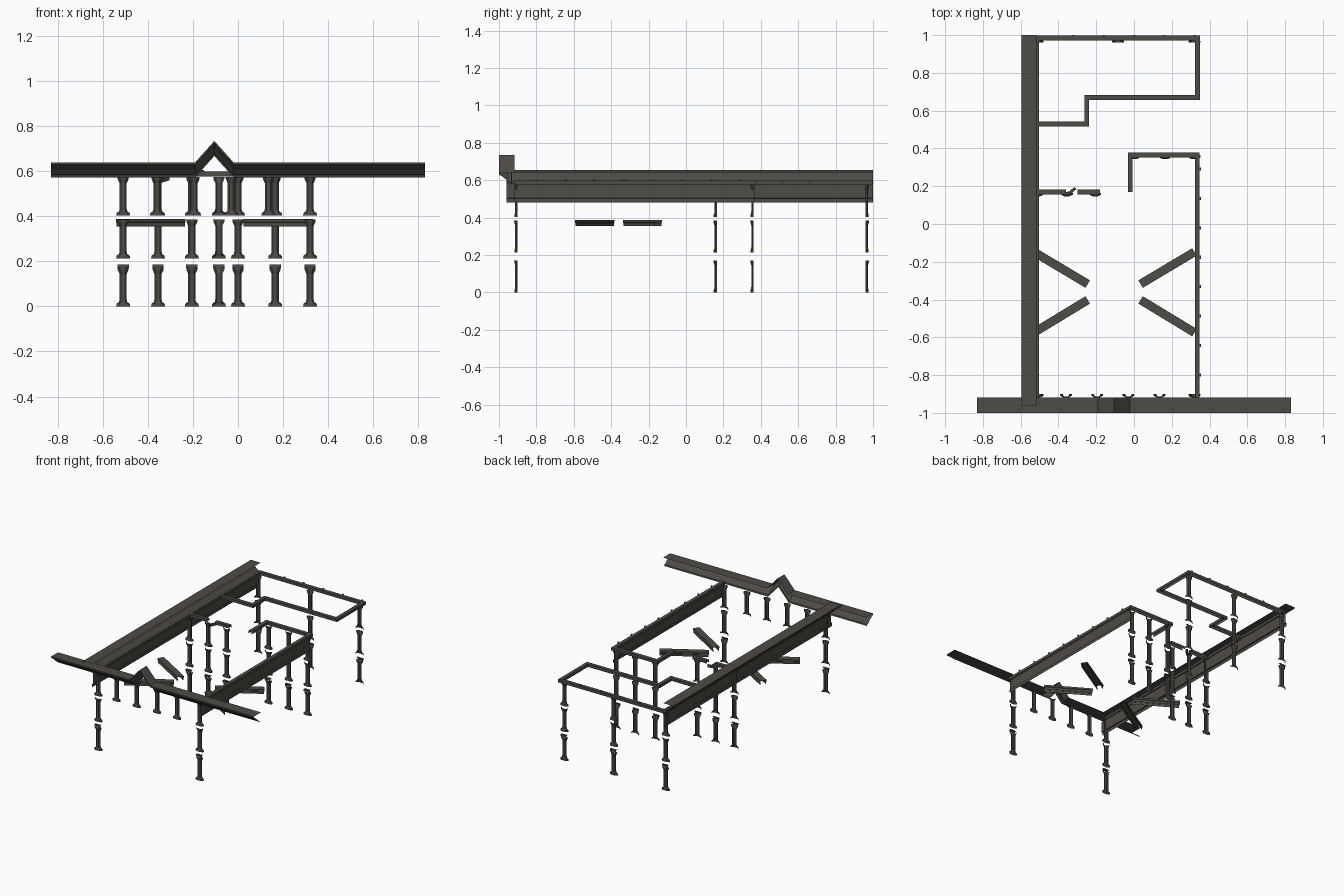
import bpy, math
from mathutils import Vector

mat = bpy.data.materials.new("dark_grey_brown")
mat.diffuse_color = (0.078, 0.072, 0.06, 1)


def add_mesh(name, verts, faces):
    me = bpy.data.meshes.new(name)
    me.from_pydata(verts, [], faces)
    me.materials.append(mat)
    ob = bpy.data.objects.new(name, me)
    bpy.context.collection.objects.link(ob)
    return ob


def sweep(name, path, profile):
    """Thin open sheet: profile (offset to the right of travel, z) run along a mitred path."""
    pts = [Vector(p if len(p) == 3 else (*p, 0)) for p in path]
    normals = []
    for a, b in zip(pts, pts[1:]):
        d = Vector((b.x - a.x, b.y - a.y)).normalized()
        normals.append(Vector((d.y, -d.x)))
    verts, faces, k = [], [], len(profile)
    for i, p in enumerate(pts):
        n1, n2 = normals[max(i - 1, 0)], normals[min(i, len(normals) - 1)]
        m = (n1 + n2) / (1 + n1.dot(n2))
        verts += [(p.x + m.x * o, p.y + m.y * o, p.z + z) for o, z in profile]
    for i in range(len(pts) - 1):
        for j in range(k - 1):
            a = i * k + j
            faces.append((a, a + 1, a + k + 1, a + k))
    return add_mesh(name, verts, faces)


def channel(w, z0, z1):
    return [(-w, z0), (-w, z1), (w, z1), (w, z0)]


# front cornice with a small gable
CX = -0.105
sweep("front_cornice",
      [(-0.83, -0.918, 0), (CX - 0.085, -0.918, 0), (CX, -0.918, 0.095),
       (CX + 0.085, -0.918, 0), (0.83, -0.918, 0)],
      [(0, 0.64), (0.082, 0.64), (0.082, 0.63), (0.068, 0.622), (0.045, 0.605),
       (0.03, 0.588), (0.015, 0.583), (0.012, 0.573)])

# left side cornice and frieze
sweep("left_cornice", [(-0.515, 1.0), (-0.515, -0.96)],
      [(0, 0.655), (0.08, 0.655), (0.08, 0.645), (0.062, 0.635), (0.035, 0.605),
       (0.012, 0.59), (0, 0.585), (0, 0.505), (0.008, 0.503), (0.008, 0.48)])

# right side frieze under the rail
sweep("right_frieze", [(0.335, -0.918), (0.335, 0.365)],
      [(0.008, 0.48), (0.008, 0.503), (0, 0.505), (0, 0.58)])

# thin wall-top rails
rail = channel(0.013, 0.578, 0.599)
rails = {
    "right_rail": [(0.335, -0.918), (0.335, 0.365), (-0.02, 0.365), (-0.02, 0.17)],
    "back_rail": [(-0.52, 0.985), (0.337, 0.985), (0.337, 0.67), (-0.25, 0.67),
                  (-0.25, 0.53), (-0.52, 0.53)],
    "inner_rail_left": [(-0.52, 0.17), (-0.36, 0.17)],
    "inner_rail_right": [(-0.30, 0.17), (-0.18, 0.17)],
    "left_rail": [(-0.515, -0.9), (-0.515, 0.98)],
}
for name, path in rails.items():
    sweep(name, path, rail)
sweep("bent_rail_piece", [(-0.365, 0.16, 0), (-0.34, 0.165, -0.01), (-0.31, 0.19, 0)],
      channel(0.008, 0.56, 0.577))

# small brackets along the rails
for i in range(8):
    y = -0.8 + i * 0.156
    sweep("right_bracket", [(0.346, y - 0.008), (0.346, y + 0.008)],
          [(0, 0.605), (0.008, 0.605), (0, 0.585)])
for i in range(5):
    x = -0.32 + i * 0.16
    sweep("back_bracket", [(x + 0.008, 0.992), (x - 0.008, 0.992)],
          [(0, 0.605), (0.008, 0.605), (0, 0.585)])

# half columns: (half width, depth, height in tier)
TIER = [(0.031, 0.017, 0), (0.029, 0.017, 0.012), (0.018, 0.014, 0.02), (0.016, 0.013, 0.03),
        (0.016, 0.013, 0.145), (0.024, 0.018, 0.162), (0.025, 0.019, 0.172)]


def column(name, x, y, z, face):
    verts, faces = [], []
    for w, d, h in TIER:
        for u, v in ((-1, 0), (-1, 0.5), (-0.55, 1), (0.55, 1), (1, 0.5), (1, 0)):
            verts.append((x + u * w, y + face * v * d, z + h))
    for r in range(len(TIER) - 1):
        for j in range(5):
            a = r * 6 + j
            faces.append((a, a + 1, a + 7, a + 6))
    add_mesh(name, verts, faces)


full = [(-0.51, -0.9, -1), (0.32, -0.9, -1),
        (-0.51, 0.165, -1), (-0.355, 0.165, -1), (-0.205, 0.165, -1),
        (0.0, 0.362, -1), (0.165, 0.362, -1), (0.32, 0.362, -1),
        (-0.51, 0.96, 1), (-0.085, 0.96, 1), (0.32, 0.96, 1)]
for x, y, f in full:
    for part, z in (("lower", 0), ("middle", 0.213), ("upper", 0.403)):
        # ground tier is slightly taller than the others
        column(part + "_column", x, y, z, f)
        if z == 0:
            sweep("column_cap", [(x - 0.025, y), (x + 0.025, y)],
                  [(-f * 0.0, 0.187), (0.015 * -f, 0.187), (0.015 * -f, 0.172)])
for i in range(4):
    column("front_column", -0.36 + i * 0.165, -0.9, 0.403, -1)

# four diagonal beams, mirrored about the gable axis
for s in (-1, 1):
    for y0, y1 in ((-0.148, -0.318), (-0.575, -0.402)):
        sweep("diagonal_beam", [(CX + s * 0.425, y0), (CX + s * 0.14, y1)],
              [(-0.02, 0.355), (-0.02, 0.372), (-0.023, 0.375), (-0.023, 0.388),
               (0.023, 0.388), (0.023, 0.375), (0.02, 0.372), (0.02, 0.355)])
